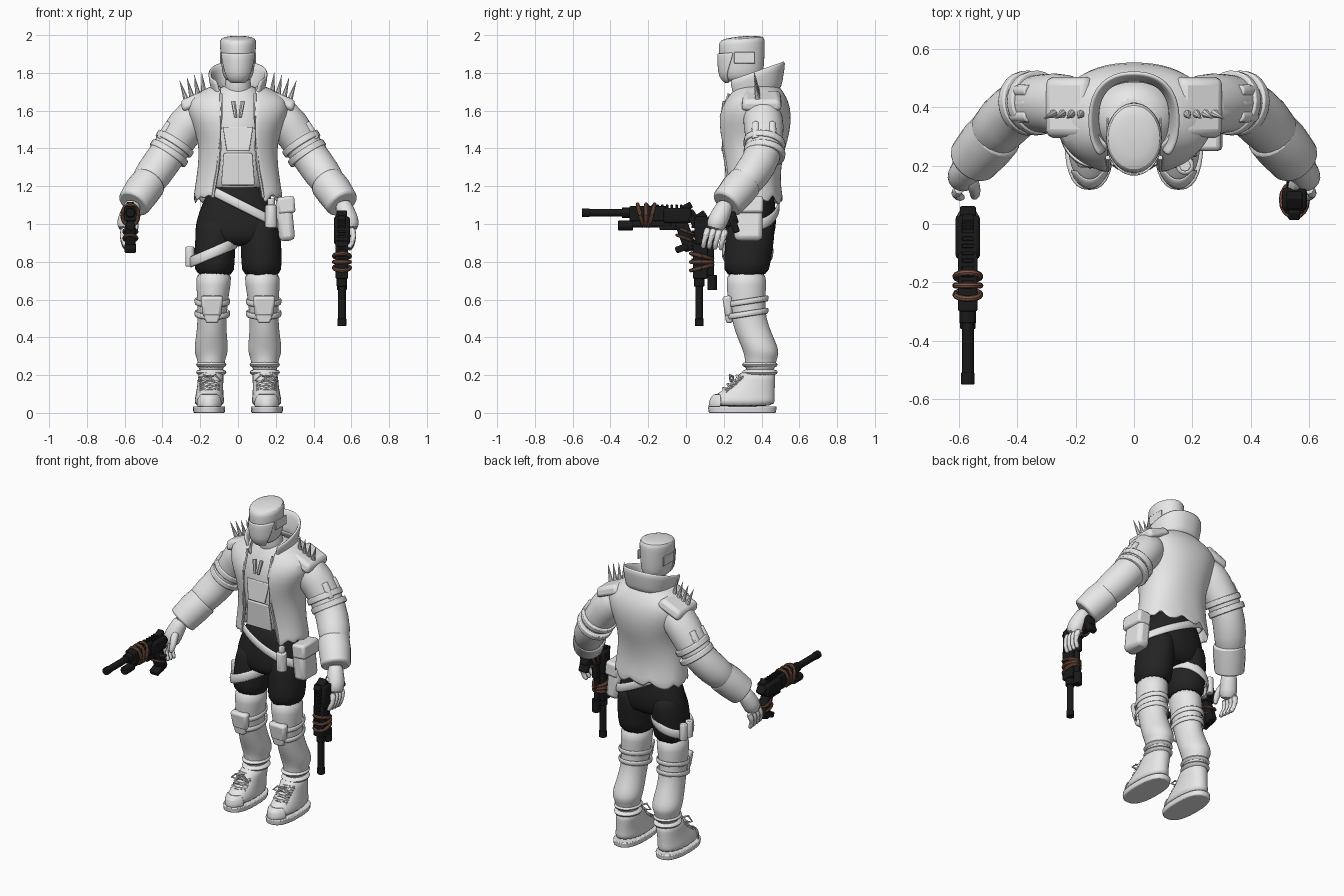
import bpy, bmesh, math, random
from mathutils import Vector, Matrix

random.seed(4)
if "Cube" in bpy.data.objects:
    bpy.data.objects.remove(bpy.data.objects["Cube"])
made = []


def material(name, rgb):
    m = bpy.data.materials.new(name)
    m.use_nodes = True
    m.diffuse_color = (*rgb, 1)
    m.node_tree.nodes["Principled BSDF"].inputs["Base Color"].default_value = (*rgb, 1)
    return m


GREY = material("light_grey", (0.8, 0.8, 0.8))
CLOTH = material("black_cloth", (0.017, 0.017, 0.017))
STEEL = material("black_steel", (0.01, 0.01, 0.01))
CORD = material("brown_cord", (0.2, 0.09, 0.06))


def finish(name, bm, mat, bevel=0, sub=0, thick=0):
    bmesh.ops.recalc_face_normals(bm, faces=bm.faces)
    me = bpy.data.meshes.new(name)
    bm.to_mesh(me)
    bm.free()
    me.materials.append(mat)
    ob = bpy.data.objects.new(name, me)
    bpy.context.collection.objects.link(ob)
    if thick:
        s = ob.modifiers.new("thickness", "SOLIDIFY")
        s.thickness, s.offset = thick, 0
    if bevel:
        b = ob.modifiers.new("bevel", "BEVEL")
        b.width, b.segments = bevel, 2
    if sub:
        ob.modifiers.new("smooth", "SUBSURF").levels = sub
        ob.modifiers["smooth"].render_levels = sub
    made.append(ob)
    return ob


def skin(bm, rows, closed, cap):
    # Bridge rows of points with quads
    vs = [[bm.verts.new(p) for p in row] for row in rows]
    n = len(rows[0])
    for a, b in zip(vs, vs[1:]):
        for i in range(n if closed else n - 1):
            j = (i + 1) % n
            bm.faces.new((a[i], a[j], b[j], b[i]))
    if cap:
        bm.faces.new(vs[0])
        bm.faces.new(vs[-1])


def loft(name, rings, mat=GREY, side=1, tilt=(0, 0), arc="full", p=1, n=20,
         cap=True, thick=0, bevel=0, sub=1, jag=0):
    # Ring: height, x radius, y radius, y centre, then x centre (or gap / half angle)
    rows = []
    for k, (z, rx, ry, cy, e) in enumerate(rings):
        cx = e if arc == "full" else 0
        if arc == "full":
            angles = [math.tau * i / n for i in range(n)]
        else:
            a0 = math.asin(min(1, e / rx) ** (1 / p)) if arc == "open" else -e
            a1 = math.tau - a0 if arc == "open" else e
            angles = [a0 + (a1 - a0) * i / (n - 1) for i in range(n)]
        row = []
        for a in angles:
            s, c = math.sin(a), math.cos(a)
            x = rx * math.copysign(abs(s) ** p, s)
            y = -ry * math.copysign(abs(c) ** p, c)
            drop = random.uniform(-jag, jag) if k == 0 else 0
            row.append(((cx + x) * side, cy + y, z + tilt[0] * x + tilt[1] * y + drop))
        rows.append(row)
    bm = bmesh.new()
    skin(bm, rows, arc == "full", cap and arc == "full")
    return finish(name, bm, mat, bevel, sub, thick)


def tube(name, pts, radii, mat=GREY, side=1, n=12, bevel=0, sub=0, M=Matrix()):
    pts = [Vector(q) for q in pts]
    rows = []
    for i, (q, r) in enumerate(zip(pts, radii)):
        t = pts[min(i + 1, len(pts) - 1)] - pts[max(i - 1, 0)]
        rot = t.to_track_quat("Z", "Y")
        row = [M @ (q + rot @ Vector((r * math.cos(math.tau * j / n), r * math.sin(math.tau * j / n), 0)))
               for j in range(n)]
        rows.append([(v.x * side, v.y, v.z) for v in row])
    bm = bmesh.new()
    skin(bm, rows, True, True)
    return finish(name, bm, mat, bevel, sub)


def box(name, loc, size, mat=GREY, side=1, rot=(0, 0, 0), bevel=0.006, taper=1, M=Matrix()):
    bm = bmesh.new()
    bmesh.ops.create_cube(bm, size=1)
    R = Matrix.Rotation(rot[2], 4, "Z") @ Matrix.Rotation(rot[1], 4, "Y") @ Matrix.Rotation(rot[0], 4, "X")
    for v in bm.verts:
        f = taper if v.co.z < 0 else 1
        w = M @ (Vector(loc) + R @ Vector((v.co.x * size[0] * f, v.co.y * size[1] * f, v.co.z * size[2])))
        v.co = (w.x * side, w.y, w.z)
    return finish(name, bm, mat, bevel)


def ring_cord(name, centre, rx, rz, skew, r, M):
    # Closed cord loop around the local y axis
    pts = []
    for k in range(17):
        t = math.tau * k / 16
        pts.append(Vector(centre) + Vector((rx * math.cos(t), skew * math.sin(t), rz * math.sin(t))))
    tube(name, pts, [r] * 17, CORD, n=8, M=M)


# Head and helmet
loft("neck", [(1.62, .09, .09, .36, 0), (1.72, .07, .08, .34, 0), (1.82, .065, .08, .32, 0)])
loft("helmet", [(1.755, .055, .08, .3, 0), (1.775, .077, .107, .3, 0), (1.82, .088, .117, .297, 0),
                (1.9, .093, .122, .296, 0), (1.96, .099, .124, .295, 0), (1.983, .094, .117, .297, 0),
                (1.991, .06, .075, .3, 0), (1.994, .01, .01, .3, 0)], tilt=(0, .08))
loft("face_mask", [(1.752, .06, .086, .297, .7), (1.79, .087, .12, .297, .8), (1.84, .092, .123, .296, 1),
                   (1.915, .096, .127, .295, 1.25)], arc="front", tilt=(0, .08), thick=.01)
for s, word in ((1, "left"), (-1, "right")):
    box(word + "_helmet_plate", (.091, .31, 1.88), (.008, .11, .06), side=s, bevel=.003)

# Torso and open jacket
loft("chest", [(1.14, .15, .115, .35, 0), (1.3, .165, .135, .35, 0), (1.5, .195, .165, .36, 0),
               (1.62, .19, .15, .365, 0), (1.7, .12, .11, .37, 0), (1.74, .08, .08, .36, 0)])
loft("jacket", [(1.13, .232, .155, .355, .135), (1.2, .22, .142, .352, .12), (1.3, .205, .145, .35, .105),
                (1.4, .2, .165, .352, .095), (1.48, .215, .185, .357, .09), (1.58, .262, .192, .36, .09),
                (1.65, .27, .165, .37, .09), (1.69, .21, .14, .372, .09), (1.73, .13, .12, .365, .09)],
     arc="open", p=.9, n=40, thick=.014, jag=.03)
loft("collar", [(1.67, .125, .13, .365, .08), (1.74, .137, .145, .36, .1), (1.805, .152, .167, .352, .115)],
     arc="open", n=28, p=.85, tilt=(0, .35), thick=.022)
box("waist_plate", (0, .214, 1.29), (.15, .014, .17), rot=(.08, 0, 0), taper=1.2)
box("chest_plate", (0, .2, 1.45), (.16, .014, .13), rot=(-.13, 0, 0), taper=.75)
for s, word in ((1, "left"), (-1, "right")):
    tube(word + "_pendant", [(.025, .205, 1.65), (.012, .19, 1.565)], [.012, .008], side=s, n=6)
    tube(word + "_lapel_edge", [(.09, .228, 1.69), (.09, .187, 1.57), (.095, .198, 1.4), (.107, .218, 1.29),
                                (.135, .23, 1.14)], [.009] * 5, side=s, n=6)

# Shorts and belt
loft("shorts_hips", [(1.23, .13, .11, .35, 0), (1.14, .178, .122, .348, 0), (1.06, .21, .133, .345, 0),
                     (1.0, .227, .136, .343, 0), (.94, .231, .132, .338, 0), (.88, .225, .105, .335, 0)], CLOTH)
loft("belt", [(1.07, .222, .146, .345, .015), (1.13, .213, .144, .345, .015)], tilt=(-.5, 0),
     cap=False, thick=.016, n=32)
box("belt_pouch", (.25, .33, 1.02), (.085, .15, .22), bevel=.025, rot=(0, -.1, 0))
box("pouch_flap", (.255, .33, 1.1), (.092, .158, .09), bevel=.015, rot=(0, -.1, 0))
tube("belt_canister", [(.175, .2, .98), (.175, .2, 1.1)], [.032, .032], bevel=.008)
tube("canister_cap", [(.175, .2, 1.1), (.175, .2, 1.135)], [.02, .02], bevel=.004)
loft("thigh_strap", [(.817, .122, .132, .325, -.13), (.882, .122, .132, .328, -.13)], tilt=(.42, 0),
     cap=False, thick=.014)
for i in range(2):
    y = .33 + .06 * i
    tube("thigh_cartridge_%d" % (i + 1), [(-.255, y, .775), (-.255, y, .88)], [.024, .024], bevel=.006)

# Legs and boots
for s, word in ((1, "left"), (-1, "right")):
    loft(word + "_shorts_leg", [(.715, .106, .12, .318, .125), (.8, .108, .124, .325, .125), (.9, .11, .131, .335, .121),
                                (.97, .105, .13, .343, .117), (1.05, .085, .115, .348, .113)], CLOTH, s, jag=.012)
    loft(word + "_trouser_leg", [(.76, .097, .107, .32, .126), (.68, .093, .106, .32, .13), (.58, .08, .1, .32, .135),
                                 (.5, .078, .092, .333, .137), (.42, .08, .097, .358, .14), (.35, .091, .097, .39, .142),
                                 (.31, .087, .094, .4, .142), (.28, .072, .082, .395, .142),
                                 (.2, .068, .08, .39, .142)], side=s)
    for i, z in enumerate((.525, .59)):
        loft(word + "_knee_strap_%d" % (i + 1), [(z - .017, .09, .107, .325, .136), (z + .017, .091, .109, .325, .136)],
             side=s, tilt=(0, .15), cap=False, thick=.012)
    box(word + "_knee_pad", (.138, .222, .565), (.12, .05, .11), side=s, taper=.8, bevel=.015, rot=(.1, 0, 0))
    box(word + "_knee_pad_tip", (.138, .228, .5), (.09, .045, .05), side=s, taper=.7, bevel=.01)
    for i, z in enumerate((.215, .255)):
        loft(word + "_ankle_roll_%d" % (i + 1), [(z - .02, .07, .085, .392, .142), (z, .087, .101, .39, .142),
                                                 (z + .02, .07, .085, .392, .142)], side=s)
    loft(word + "_sole", [(0, .083, .178, .298, .153), (.035, .086, .182, .298, .153)], side=s, p=.8, bevel=.006,
         sub=0, n=28)
    loft(word + "_boot", [(.03, .08, .174, .299, .152), (.07, .079, .17, .302, .152), (.1, .074, .156, .315, .15),
                          (.135, .07, .128, .344, .148), (.17, .068, .108, .364, .145),
                          (.23, .07, .096, .382, .142)], side=s, p=.9)
    loft(word + "_toe_cap", [(.03, .085, .179, .3, .9), (.075, .084, .176, .302, .85), (.1, .078, .16, .315, .6)],
         arc="front", n=12, thick=.008).location.x = s * .152
    for i in range(4):
        y, z = .2 + .024 * i, .122 + .022 * i
        for d in (-1, 1):
            tube(word + "_lace", [(.15 - .05 * d, y + .018, z - .014), (.15, y - .004, z + .008),
                                  (.15 + .05 * d, y + .028, z)], [.007] * 3, side=s, n=6)
    for d in (-1, 1):
        tube(word + "_lace_bow", [(.15, .25, .19), (.15 + .03 * d, .232, .2), (.15 + .06 * d, .235, .17),
                                  (.15 + .03 * d, .24, .165), (.15, .25, .185)], [.006] * 5, side=s, n=6)

# Arms, hands and shoulder gear
for s, word in ((1, "left"), (-1, "right")):
    tube(word + "_sleeve", [(.15, .39, 1.61), (.24, .41, 1.565), (.315, .415, 1.46), (.38, .41, 1.36),
                            (.445, .355, 1.27), (.515, .27, 1.17)], [.08, .113, .102, .1, .1, .085], side=s, n=20, sub=1)
    tube(word + "_cuff", [(.468, .315, 1.225), (.507, .272, 1.175), (.555, .215, 1.105)], [.094, .096, .088],
         side=s, n=20, bevel=.012)
    for i in range(2):
        c = Vector((.335 + .03 * i, .415, 1.425 - .05 * i))
        d = Vector((.013, -.003, -.02)) * .75
        tube(word + "_arm_band_%d" % (i + 1), [c - d, c + d], [.111, .111], side=s, n=24, bevel=.006)
    for i in range(3):
        y = .37 + .043 * i
        tube(word + "_arm_cartridge_%d" % (i + 1), [(.36, y, 1.535), (.413, y, 1.45)], [.022, .022],
             side=s, n=10, bevel=.005)
    box(word + "_cartridge_holder", (.375, .413, 1.487), (.04, .13, .045), side=s, rot=(0, .56, 0))
    # Angular pad lying over the shoulder
    box(word + "_shoulder_pad", (.225, .4, 1.655), (.15, .19, .06), side=s, rot=(0, .4, 0), bevel=.02, taper=1.15)
    for i in range(4):
        x = .18 + .031 * i
        tube(word + "_spike_%d" % (i + 1), [(x, .38, 1.69 - .012 * i), (x + .012 + .008 * i, .362, 1.802 - .014 * i)],
             [.016, .001], side=s, n=8)
    tube(word + "_palm", [(.55, .215, 1.12), (.568, .195, 1.07), (.586, .168, 1.02), (.595, .148, .96)],
         [.045, .05, .058, .05], side=s, n=12, sub=1)
    for i in range(4):
        y, z = .108 + .031 * i, .985 - .003 * i
        tube(word + "_finger_%d" % (i + 1), [(.597, y + .012, z), (.615, y - .004, z - .045), (.605, y - .014, z - .085),
                                             (.584, y - .018, z - .117)], [.022, .021, .019, .012], side=s, n=8, sub=1)
    tube(word + "_thumb", [(.565, .17, 1.06), (.548, .125, 1.02), (.543, .1, .97), (.552, .09, .94)],
         [.027, .025, .02, .012], side=s, n=8, sub=1)


# Pistols, built with the muzzle towards -y
def pistol(word, M):
    def rod(part, a, b, z, r, n=14):
        tube(word + part, [(0, a, z), (0, b, z)], [r, r], STEEL, n=n, bevel=.003, M=M)
    rod("_barrel", -.54, -.25, 0, .0205)
    rod("_muzzle", -.55, -.51, 0, .0235)
    rod("_barrel_collar", -.34, -.27, 0, .029, 8)
    rod("_under_barrel", -.36, -.28, -.068, .026)
    rod("_under_rod", -.3, -.08, -.062, .018)
    box(word + "_handguard", (0, -.2, -.005), (.066, .2, .078), STEEL, M=M)
    box(word + "_receiver", (0, -.045, -.015), (.085, .15, .08), STEEL, M=M, bevel=.014)
    box(word + "_trigger_guard", (0, -.085, -.07), (.03, .11, .045), STEEL, M=M)
    box(word + "_rear_sight", (0, .005, .03), (.04, .055, .035), STEEL, M=M, rot=(.5, 0, 0))
    box(word + "_hammer", (0, .033, -.012), (.055, .04, .05), STEEL, M=M, rot=(.6, 0, 0))
    for i in range(8):
        box(word + "_rail_tooth", (0, -.2 + .025 * i, .033), (.04, .013, .018), STEEL, M=M, bevel=.002)
    box(word + "_grip", (0, .0, -.125), (.055, .068, .16), STEEL, M=M, rot=(.35, 0, 0), bevel=.012)
    box(word + "_grip_butt", (0, -.022, -.188), (.06, .07, .035), STEEL, M=M, rot=(.35, 0, 0), bevel=.008)
    # Cord wraps on handguard and grip
    for i in range(3):
        ring_cord(word + "_cord_wrap", (0, -.242 + .031 * i, -.013), .043, .057, .014 * (i - 1), .0105, M)
    for i in range(2):
        G = M @ Matrix.Translation((0, .006 - .012 * i, -.1 - .035 * i)) @ Matrix.Rotation(math.pi / 2 - .1, 4, "X")
        ring_cord(word + "_grip_wrap", (0, 0, 0), .035, .044, .012, .008, G)


pistol("right_pistol", Matrix.Translation((-.57, 0, 1.06)))
pistol("left_pistol", Matrix.Translation((.55, .07, 1.01)) @ Matrix.Rotation(math.pi / 2, 4, "X"))

# Smooth shading with crisp edges
bpy.ops.object.select_all(action="DESELECT")
for ob in made:
    ob.select_set(True)
bpy.context.view_layer.objects.active = made[0]
bpy.ops.object.shade_smooth_by_angle(angle=math.radians(40))
